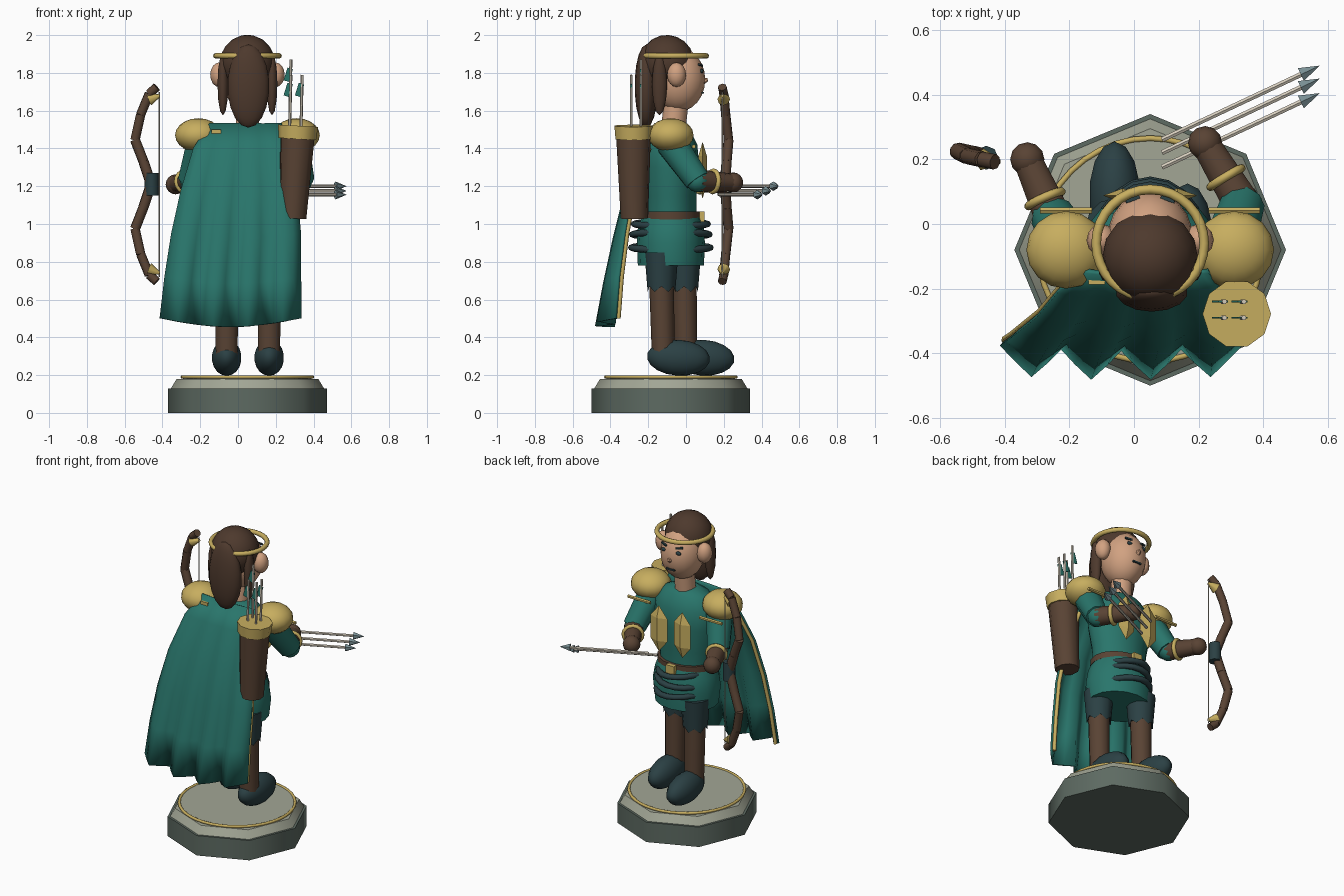
import bpy, bmesh, math
from mathutils import Vector

if "Cube" in bpy.data.objects:
    bpy.data.objects.remove(bpy.data.objects["Cube"], do_unlink=True)


def material(name, r, g, b):
    m = bpy.data.materials.new(name)
    m.use_nodes = True
    m.diffuse_color = (r, g, b, 1)
    m.node_tree.nodes["Principled BSDF"].inputs["Base Color"].default_value = (r, g, b, 1)
    return m


TEAL = material("teal cloth", .022, .18, .148)
DARK = material("dark slate", .024, .052, .058)
LEATHER = material("leather brown", .1, .056, .034)
HAIR = material("hair brown", .075, .041, .026)
GOLD = material("gold", .57, .42, .115)
STONE = material("dark stone", .11, .145, .122)
PALE = material("pale stone", .36, .38, .3)
WOOD = material("pale wood", .66, .6, .5)
STEEL = material("steel", .2, .29, .31)
SKIN = material("skin", .64, .36, .22)
CX, CY = .05, -.08


def finish(name, mat, angle=40):
    ob = bpy.context.object
    ob.name = name
    ob.data.materials.append(mat)
    if angle:
        bpy.ops.object.shade_smooth_by_angle(angle=math.radians(angle))
    return ob


def aim(ob, direction):
    ob.rotation_euler = Vector(direction).to_track_quat('Z', 'Y').to_euler()


def ball(name, mat, loc, size, seg=14, rot=(0, 0, 0)):
    bpy.ops.mesh.primitive_uv_sphere_add(segments=seg, ring_count=seg * 2 // 3,
                                         location=loc, rotation=rot)
    bpy.context.object.scale = size
    return finish(name, mat)


def tube(name, mat, a, b, r1, r2=None, n=10):
    a, b = Vector(a), Vector(b)
    bpy.ops.mesh.primitive_cone_add(vertices=n, radius1=r1, radius2=r1 if r2 is None else r2,
                                    depth=(b - a).length, location=(a + b) / 2)
    aim(bpy.context.object, b - a)
    return finish(name, mat, 50)


def ring(name, mat, loc, major, minor, direction=(0, 0, 1), scale=(1, 1, 1), seg=32):
    bpy.ops.mesh.primitive_torus_add(major_segments=seg, minor_segments=8, location=loc,
                                     major_radius=major, minor_radius=minor)
    aim(bpy.context.object, direction)
    bpy.context.object.scale = scale
    return finish(name, mat, 60)


def box(name, mat, loc, size, rot=(0, 0, 0)):
    bpy.ops.mesh.primitive_cube_add(size=1, location=loc, rotation=rot)
    bpy.context.object.scale = size
    return finish(name, mat, 0)


def mesh_object(name, mat, bm, angle=40):
    bmesh.ops.recalc_face_normals(bm, faces=bm.faces)
    me = bpy.data.meshes.new(name)
    bm.to_mesh(me)
    bm.free()
    ob = bpy.data.objects.new(name, me)
    bpy.context.collection.objects.link(ob)
    bpy.ops.object.select_all(action='DESELECT')
    ob.select_set(True)
    bpy.context.view_layer.objects.active = ob
    return finish(name, mat, angle)


def lathe(name, mat, rings, n=16, angle=40):
    """Closed stack of elliptical rings given as (rx, ry, z)."""
    bm = bmesh.new()
    rows = [[bm.verts.new((CX + rx * math.cos(k * math.tau / n), CY + ry * math.sin(k * math.tau / n), z))
             for k in range(n)] for rx, ry, z in rings]
    for lo, hi in zip(rows, rows[1:]):
        for k in range(n):
            bm.faces.new((lo[k], lo[k - 1], hi[k - 1], hi[k]))
    bm.faces.new(rows[0])
    bm.faces.new(rows[-1])
    return mesh_object(name, mat, bm, angle)


# Octagonal plinth
lathe("plinth_base", STONE, [(.42, .42, 0), (.42, .42, .13)], 8, 50)
lathe("plinth_step", PALE, [(.405, .405, .13), (.375, .375, .18)], 8, 50)
lathe("plinth_top", PALE, [(.34, .34, .18), (.34, .34, .192)], 32)
ring("plinth_ring", GOLD, (CX, CY, .19), .345, .009, seg=40)

# Legs, ragged thigh cuffs and boots
for side, x, y, toe in (("right", -.06, -.01, .09), ("left", .165, -.13, -.04)):
    tube(side + "_leg", LEATHER, (x, y + .01, .28), (x, y, .72), .06, .066)
    cuff = tube(side + "_thigh", DARK, (x, y, .64), (x, y, .85), .073, .09, 12)
    for i, v in enumerate([v for v in cuff.data.vertices if v.co.z < 0]):
        v.co.z += .03 * (i % 2)
    ball(side + "_boot", DARK, (x, toe, .292), (.08, .167, .095), rot=(-.06, 0, 0))

# Torso, belt and skirt
lathe("skirt", TEAL, [(.2, .175, .78), (.215, .18, .9), (.2, .175, .98), (.175, .15, 1.05)])
lathe("torso", TEAL, [(.17, .135, 1.04), (.18, .135, 1.15), (.21, .15, 1.3), (.21, .14, 1.42),
                      (.15, .1, 1.5), (.07, .06, 1.53)])
for i, (z, r) in enumerate(((1.0, .178), (.945, .187), (.875, .192))):
    ring(f"skirt_band_{i}", DARK, (CX, CY, z), r, .018, (.07 * (-1) ** i, 0, 1), (1.08, .88, 1), 20)
lathe("belt", LEATHER, [(.185, .155, 1.025), (.185, .155, 1.065)])
box("belt_buckle", GOLD, (CX, .085, 1.035), (.06, .025, .06))

# Chest ornaments, raised diamonds
for side, x in (("right", -.035), ("left", .135)):
    bpy.ops.mesh.primitive_uv_sphere_add(segments=4, ring_count=2, location=(x, .088, 1.285))
    bpy.context.object.scale = (.07, .026, .15)
    finish(side + "_chest_diamond", GOLD, 0)

# Arms, bracers, gloves and shoulder plates
ARMS = (("right", (-.19, -.08, 1.43), (-.25, .02, 1.23), (-.33, .2, 1.21), .32),
        ("left", (.29, -.08, 1.43), (.335, .06, 1.23), (.22, .25, 1.22), .44))
for side, shoulder, elbow, hand, wrist in ARMS:
    s, e, h = map(Vector, (shoulder, elbow, hand))
    d = h - e
    tube(side + "_sleeve", TEAL, s, e, .085, .07)
    ball(side + "_elbow", TEAL, e, (.062,) * 3, 10)
    tube(side + "_forearm", LEATHER, e, h, .06, .046)
    ball(side + "_glove", LEATHER, h, (.053,) * 3, 12)
    ring(side + "_bracelet", GOLD, e + d * wrist, .056, .013, d, seg=16)
    px = s.x + (.02 if s.x > 0 else -.02)
    ball(side + "_shoulder_plate", GOLD, (px, CY, 1.47), (.123, .12, .09), 16)
    tube(side + "_shoulder_bar", GOLD, (px - .08, .042, 1.41), (px + .08, .042, 1.41), .011, n=6)
box("cape_clasp", GOLD, (-.115, -.175, 1.49), (.05, .025, .02))

# Head and face
tube("neck", SKIN, (CX, -.07, 1.48), (CX, -.05, 1.66), .065)
ball("head", SKIN, (CX, -.04, 1.765), (.132, .142, .17), 18)
tube("nose", SKIN, (CX, .085, 1.755), (CX, .115, 1.765), .022, .008, 6)
box("mouth", DARK, (CX, .088, 1.695), (.06, .012, .01))
for side, s in (("right", -1), ("left", 1)):
    ball(side + "_ear", SKIN, (CX + s * .15, -.05, 1.79), (.047, .05, .065), 12)
    ball(side + "_eye", DARK, (CX + s * .052, .083, 1.81), (.02, .01, .012), 8)
    box(side + "_eyebrow", DARK, (CX + s * .055, .077, 1.842), (.045, .012, .01), (0, s * -.15, s * -.35))
    ball(side + "_hair_lock", HAIR, (CX + s * .13, -.14, 1.74), (.03, .04, .165), 10)

# Hair and circlet
ball("hair_cap", HAIR, (CX, -.1, 1.853), (.147, .145, .148), 16, (.25, 0, 0))
ball("hair_back", HAIR, (CX + .005, -.21, 1.73), (.113, .062, .22), 14)
ring("circlet", GOLD, (CX, -.06, 1.89), .167, .015)

# Cape: a flaring sheet whose folds deepen toward the hem
ROWS = [(1.53, -.15, .23, -.16), (1.4, -.235, .27, -.225), (1.18, -.3, .31, -.31),
        (.95, -.35, .33, -.36), (.72, -.385, .33, -.4), (.5, -.41, .33, -.43)]
COLS = 16


def cape_point(i, u):
    z, x0, x1, y = ROWS[i]
    t = i / (len(ROWS) - 1)
    hang = math.sin(math.pi * u)
    return Vector((x0 + (x1 - x0) * u, y + .015 * (1 - hang) + .045 * t ** 1.5 * math.cos(u * 4 * math.tau),
                   z - .045 * t * hang))


bm = bmesh.new()
grid = [[bm.verts.new(cape_point(i, k / COLS)) for k in range(COLS + 1)] for i in range(len(ROWS))]
for a, b in zip(grid, grid[1:]):
    for k in range(COLS):
        bm.faces.new((a[k], a[k + 1], b[k + 1], b[k]))
cape = mesh_object("cape", TEAL, bm, 180)
solid = cape.modifiers.new("thickness", 'SOLIDIFY')
solid.thickness = .016
solid.offset = 0


def rod(name, mat, points, radius):
    cu = bpy.data.curves.new(name, 'CURVE')
    cu.dimensions = '3D'
    cu.bevel_depth = radius
    cu.bevel_resolution = 1
    cu.use_fill_caps = True
    sp = cu.splines.new('POLY')
    sp.points.add(len(points) - 1)
    for p, co in zip(sp.points, points):
        p.co = (*co, 1)
    cu.materials.append(mat)
    ob = bpy.data.objects.new(name, cu)
    bpy.context.collection.objects.link(ob)


for side, u, dx in (("right", 0, .011), ("left", 1, -.011)):
    rod(side + "_cape_trim", GOLD, [cape_point(i, u) + Vector((dx, .012, 0)) for i in range(1, len(ROWS))], .012)

# Quiver with four arrows
tube("quiver", LEATHER, (.29, -.273, 1.03), (.315, -.278, 1.46), .073, .092, 10)
tube("quiver_rim", GOLD, (.314, -.278, 1.45), (.318, -.278, 1.52), .1, .106, 10)
for i in range(4):
    x, y = .272 + .06 * (i % 2), -.29 + .05 * (i // 2)
    top = 1.87 if i == 2 else 1.79
    tube(f"quiver_arrow_{i}", WOOD, (x, y, 1.45), (x + .008, y, top), .008, n=6)
    box(f"fletching_{i}", TEAL, (x - .006, y, top - .08), (.03, .006, .07), (0, .3, 0))

# Three arrows held in the left hand
for i, (y, z) in enumerate(((.405, 1.155), (.45, 1.175), (.49, 1.2))):
    tip = Vector((.575, y, z))
    d = Vector((.905, .425, 0))
    tube(f"held_arrow_{i}", WOOD, tip - d * .54, tip - d * .05, .009, n=6)
    tube(f"held_arrowhead_{i}", STEEL, tip - d * .065, tip, .025, 0, 6)

# Bow: mirrored limbs around the grip, with string
MID = 1.21
for side, s in (("upper", 1), ("lower", -1)):
    limb = [Vector((x, y, MID + s * dz)) for x, y, dz in
            ((-.46, .205, 0), (-.5, .215, .12), (-.545, .225, .235), (-.515, .21, .37), (-.47, .2, .48), (-.43, .192, .515))]
    for k, (a, b) in enumerate(zip(limb, limb[1:])):
        tube(f"bow_{side}_limb_{k}", LEATHER, a, b, .028 - .001 * k, n=8)
    tube(f"bow_{side}_tip", GOLD, (-.47, .2, MID + s * .45), (-.415, .192, MID + s * .47), .034, .008, 8)
tube("bow_grip", DARK, (-.457, .205, MID - .06), (-.457, .205, MID + .06), .037, n=8)
rod("bow_string", WOOD, [Vector((-.418, .192, MID + s * .49)) for s in (-1, 1)], .004)
